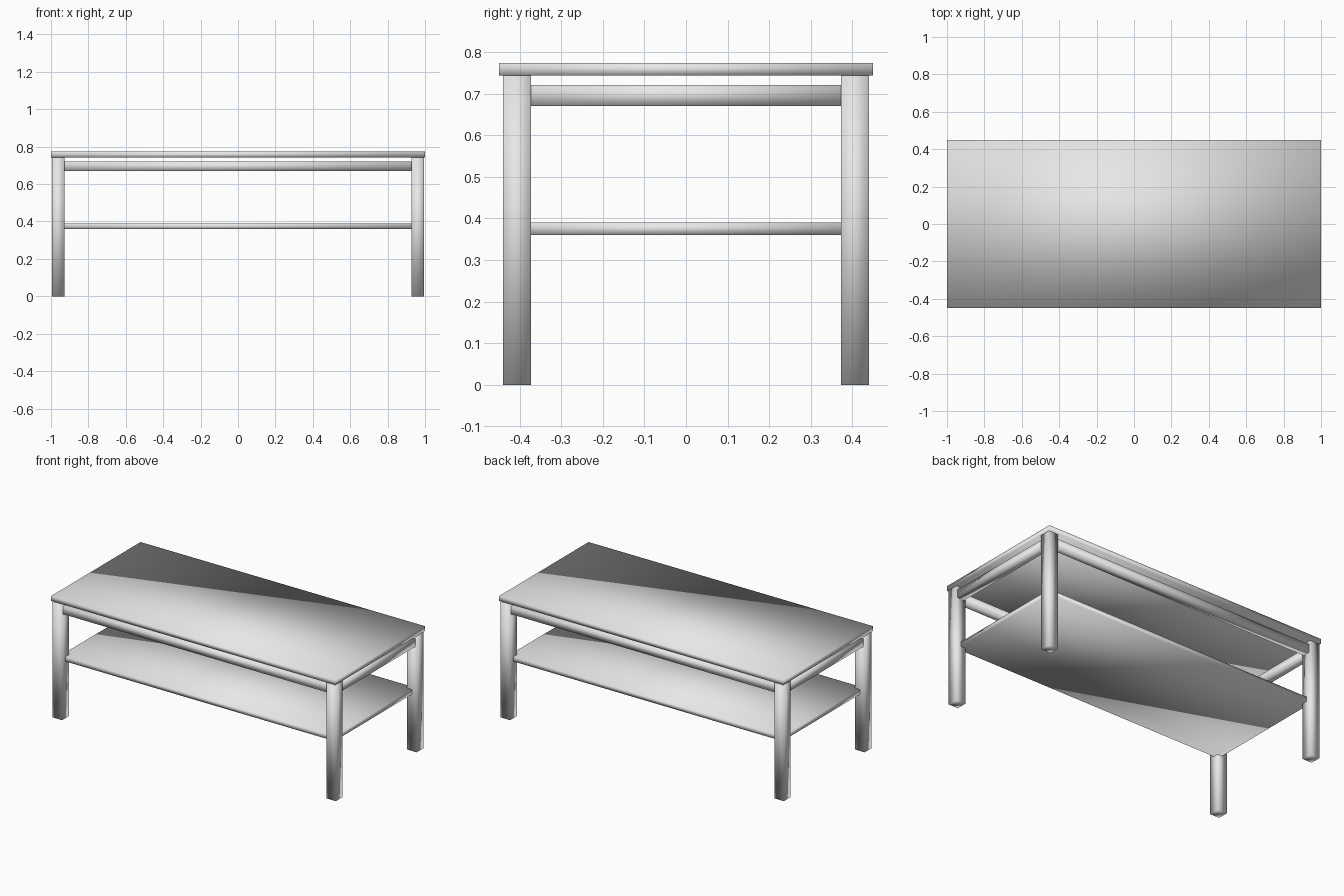
import bpy
import bmesh
from mathutils import Vector

cube = bpy.data.objects.get("Cube")
if cube:
    bpy.data.objects.remove(cube, do_unlink=True)

# One plain grey for the whole table
grey = bpy.data.materials.new("light_grey")
grey.use_nodes = True
grey.diffuse_color = (0.8, 0.8, 0.8, 1)
grey.node_tree.nodes["Principled BSDF"].inputs["Base Color"].default_value = (0.8, 0.8, 0.8, 1)

# Main dimensions
TOP_Z, TOP_THICK = 0.773, 0.03
LEG = 0.067                      # square leg width
LEG_X, LEG_Y = 0.962, 0.406      # leg centres
RAIL_W, RAIL_LOW, RAIL_HIGH = 0.05, 0.67, 0.72
SHELF_LOW, SHELF_HIGH = 0.36, 0.39


def box(name, x, y, z0, z1, width, depth):
    """Softly shaded box centred on x, y and spanning z0 to z1."""
    bm = bmesh.new()
    bmesh.ops.create_cube(bm, size=1)
    bmesh.ops.scale(bm, vec=Vector((width, depth, z1 - z0)), verts=bm.verts)
    for face in bm.faces:
        face.smooth = True
    mesh = bpy.data.meshes.new(name)
    bm.to_mesh(mesh)
    bm.free()
    mesh.materials.append(grey)
    obj = bpy.data.objects.new(name, mesh)
    obj.location = (x, y, (z0 + z1) / 2)
    bpy.context.collection.objects.link(obj)
    return obj


# Table top and lower shelf; the shelf is let into the legs up to their centres
box("table_top", 0, 0, TOP_Z - TOP_THICK, TOP_Z, 2.0, 0.9)
box("lower_shelf", 0, 0, SHELF_LOW, SHELF_HIGH, 2 * LEG_X, 2 * LEG_Y)

# Four square legs
for sy, end in ((-1, "front"), (1, "back")):
    for sx, side in ((-1, "right"), (1, "left")):
        box(f"{end}_{side}_leg", sx * LEG_X, sy * LEG_Y,
            0, TOP_Z - TOP_THICK, LEG, LEG)

# Rails between the legs, just below the top
for s, end, side in ((-1, "front", "right"), (1, "back", "left")):
    box(f"{end}_rail", 0, s * LEG_Y, RAIL_LOW, RAIL_HIGH, 2 * LEG_X - LEG, RAIL_W)
    box(f"{side}_rail", s * LEG_X, 0, RAIL_LOW, RAIL_HIGH, RAIL_W, 2 * LEG_Y - LEG)
